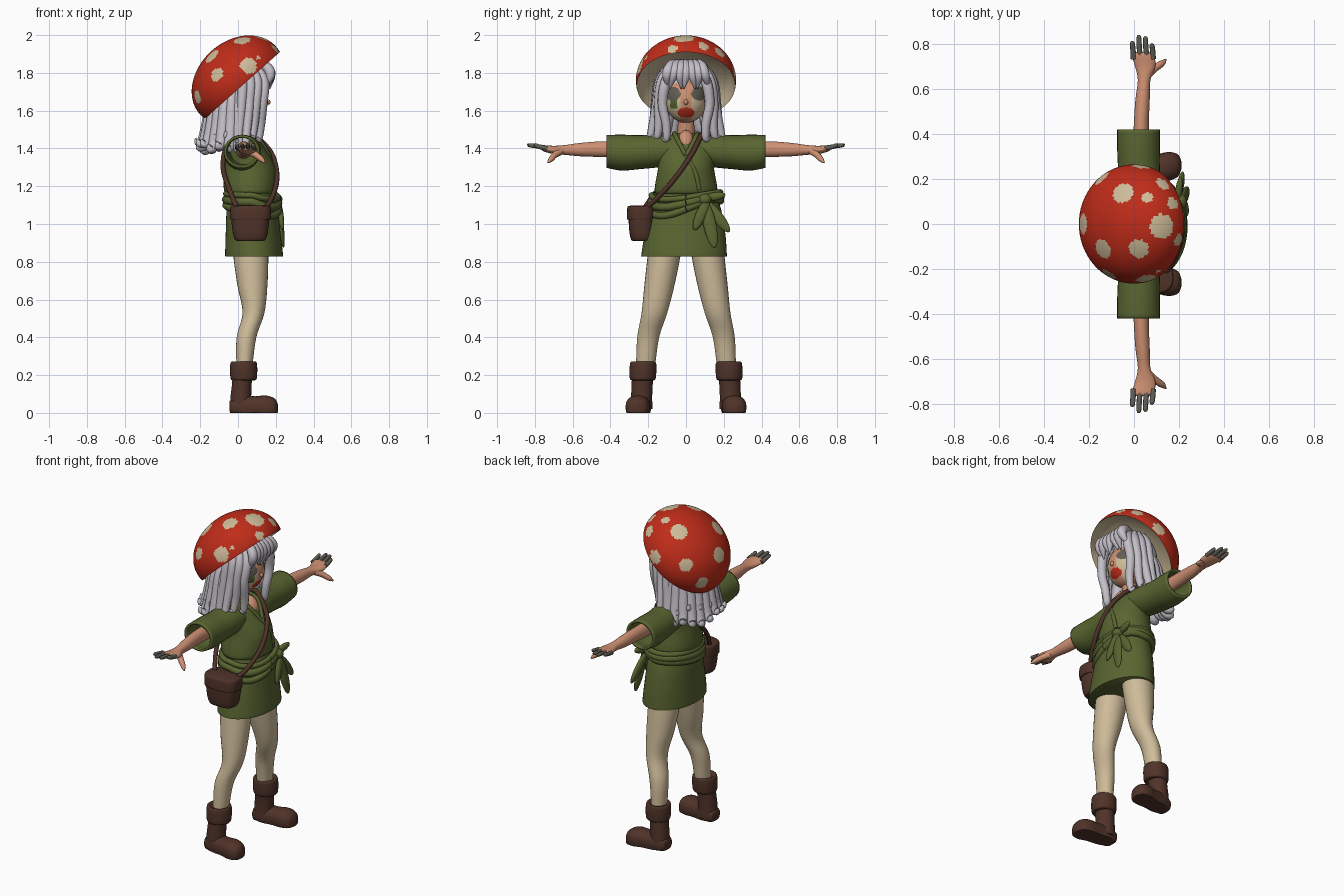
import bpy, bmesh, math, random
from mathutils import Vector, Matrix

random.seed(4)
cube = bpy.data.objects.get("Cube")
if cube:
    bpy.data.objects.remove(cube)


def material(name, *rgb):
    m = bpy.data.materials.new(name)
    m.use_nodes = True
    m.diffuse_color = (*rgb, 1)
    m.node_tree.nodes["Principled BSDF"].inputs["Base Color"].default_value = (*rgb, 1)
    return m


RED = material("cap red", .52, .025, .01)
CREAM = material("cream", .62, .5, .32)
SKIN = material("warm skin", .62, .28, .17)
GREEN = material("olive cloth", .1, .13, .03)
BROWN = material("dark leather", .08, .033, .022)
HAIR = material("pale hair", .55, .52, .57)
GREY = material("dusky grey", .12, .11, .09)


def finish(name, bm, mats, angle=50):
    bmesh.ops.recalc_face_normals(bm, faces=bm.faces)
    me = bpy.data.meshes.new(name)
    bm.to_mesh(me)
    bm.free()
    for m in mats:
        me.materials.append(m)
    for p in me.polygons:
        p.use_smooth = True
    me.set_sharp_from_angle(angle=math.radians(angle))
    ob = bpy.data.objects.new(name, me)
    bpy.context.collection.objects.link(ob)
    return ob


def skin(name, rows, mats, cap=True, pick=None):
    """Quads between rings of points."""
    bm = bmesh.new()
    vs = [[bm.verts.new(p) for p in r] for r in rows]
    n = len(rows[0])
    for i in range(len(vs) - 1):
        for j in range(n):
            k = (j + 1) % n
            f = bm.faces.new((vs[i][j], vs[i][k], vs[i + 1][k], vs[i + 1][j]))
            if pick:
                f.material_index = pick(i, f.calc_center_median())
    if cap:
        for r in (vs[0], vs[-1]):
            bm.faces.new(r)
    return finish(name, bm, mats)


def spline(pts, k=5):
    """Resample control points as a smooth curve."""
    p = [Vector(q) for q in pts]
    p = [p[0] * 2 - p[1]] + p + [p[-1] * 2 - p[-2]]
    out = []
    for a, b, c, d in zip(p, p[1:], p[2:], p[3:]):
        for t in (i / k for i in range(k)):
            out.append(b + (c - a) * (t / 2) + (a * 2 - b * 5 + c * 4 - d) * (t * t / 2)
                       + (b * 3 - a - c * 3 + d) * (t ** 3 / 2))
    return out + [p[-2]]


def loft(name, axis, secs, mat, s=1, n=28, cap=True, power=1):
    """Elliptic sections: position on axis, two centres, two radii."""
    rows = []
    for t, c1, c2, r1, r2 in spline(secs):
        row = []
        for j in range(n):
            a = math.tau * j / n
            ca, sa = math.cos(a), math.sin(a)
            u = c1 + r1 * math.copysign(abs(ca) ** power, ca)
            v = c2 + r2 * math.copysign(abs(sa) ** power, sa)
            x, y, z = {"x": (t, u, v), "y": (u, t, v), "z": (u, v, t)}[axis]
            row.append((x, y * s, max(z, 0)))
        rows.append(row)
    return skin(name, rows, [mat], cap)


def tube(name, pts, radii, mat, n=10, s=1):
    """Round tube along a path; radii are spread evenly over its points."""
    m = len(pts) - 1
    full = []
    for i, p in enumerate(pts):
        f = i / m * (len(radii) - 1)
        k = min(int(f), max(len(radii) - 2, 0))
        r = radii[0] if len(radii) == 1 else radii[k] + (radii[k + 1] - radii[k]) * (f - k)
        full.append((p[0], p[1] * s, p[2], r))
    path = spline(full)
    rows, old, u = [], None, None
    for i, q in enumerate(path):
        t = (path[min(i + 1, len(path) - 1)].xyz - path[max(i - 1, 0)].xyz).normalized()
        u = t.orthogonal().normalized() if old is None else old.rotation_difference(t) @ u
        w, old = t.cross(u), t
        rows.append([q.xyz + max(q.w, .001) * (u * math.cos(math.tau * j / n) + w * math.sin(math.tau * j / n))
                     for j in range(n)])
    return skin(name, rows, [mat])


def ball(name, c, r, mats, pitch=0, roll=0, seg=24, pick=None):
    bm = bmesh.new()
    mx = (Matrix.Translation(c) @ Matrix.Rotation(math.radians(roll), 4, "X")
          @ Matrix.Rotation(math.radians(pitch), 4, "Y") @ Matrix.Diagonal((*r, 1)))
    bmesh.ops.create_uvsphere(bm, u_segments=seg, v_segments=seg * 2 // 3, radius=1, matrix=mx)
    if pick:
        for f in bm.faces:
            f.material_index = pick(f.calc_center_median())
    return finish(name, bm, mats)


# Mushroom cap: tilted shell with painted spots and a pale hollow underside
hub = Vector((0, 0, 1.76))
fwd, up, side = Vector((.747, 0, .664)), Vector((-.664, 0, .747)), Vector((0, 1, 0))


def dome(p):
    return Vector((p.dot(fwd) / .27, p.dot(side) / .265, p.dot(up) / .21))


spots = [(.12, -.01, .22, .055), (.02, -.11, .21, .045), (-.15, -.12, .14, .045), (.05, -.22, .07, .045),
         (-.11, -.22, .03, .036), (-.22, -.12, -.09, .036), (-.05, .14, .18, .048), (.055, .11, .2, .024),
         (.12, .17, .14, .032), (.17, .09, .18, .03), (-.25, 0, .03, .045), (.03, .235, .04, .04),
         (-.2, .13, -.1, .04), (-.14, .2, .02, .038), (.19, -.07, .16, .028), (.1, -.19, .11, .014)]
spots = [(Vector(q[:3]) / dome(Vector(q[:3])).length, q[3]) for q in spots]
outer = [(math.cos(a), .21 * math.sin(a)) for a in (math.radians(-7 + 96.8 * i / 44) for i in range(45))]
inner = [(.02, .09), (.4, .085), (.75, .06), (.9, .025), (.95, -.015), (.985, -.035)]
cap_rows = [[hub + fwd * .27 * r * math.cos(a) + side * .265 * r * math.sin(a) + up * h
             for a in (math.tau * j / 120 for j in range(120))] for r, h in inner + outer]


def cap_paint(i, c):
    if i < len(inner) - 1:
        return 1
    return int(any((c - hub - p).length < r for p, r in spots))


skin("mushroom_cap", cap_rows, [RED, CREAM], True, cap_paint)


# Head with painted eyes, cheeks and mouth
def face_paint(c):
    y, z = c.y, c.z
    if c.x < .085:
        return 0
    if (y / .046) ** 2 + ((z - 1.59) / .026) ** 2 < 1:
        return 2
    if ((abs(y) - .07) / .04) ** 2 + ((z - 1.69) / .036) ** 2 < 1:
        return 3
    if abs(y + .065) < .018 and 1.615 < z < 1.66:
        return 4
    return int(abs(y) > .03 and z < 1.67)


ball("head", (.055, 0, 1.66), (.105, .11, .125), [SKIN, CREAM, RED, GREY, GREEN], seg=96, pick=face_paint)
ball("nose", (.16, 0, 1.645), (.012, .012, .014), [SKIN])
loft("neck", "z", [(1.4, .03, 0, .045, .05), (1.48, .03, 0, .04, .045), (1.6, .04, 0, .04, .042)], SKIN)
ball("open_neckline", (.085, 0, 1.44), (.045, .042, .06), [SKIN], pitch=-30)

# Hair: skull cover, back locks with flicked tips, fringe and side locks
ball("hair_cover", (0, 0, 1.72), (.125, .14, .15), [HAIR])
for layer, (count, drop, grow) in enumerate([(13, 0, 0), (10, .05, -.03)]):
    for i in range(count):
        a = math.radians(92 + 176 * i / (count - 1))
        z = random.uniform(-.02, .03) + drop
        pts = [(.01 + math.cos(a) * (r + grow) * 1.0, math.sin(a) * (r + grow) * .95, h + z * f)
               for r, h, f in [(.1, 1.76, 0), (.145, 1.65, .3), (.165, 1.53, 1), (.19, 1.43, 1),
                               (.22, 1.405, 1), (.235, 1.43, 1)]]
        tube(f"back_lock_{layer}_{i}", pts, [.02, .033, .034, .026, .004], HAIR)
for i in range(7):
    y = -.1 + i / 30
    tube(f"fringe_lock_{i}", [(.06, y * .5, 1.86), (.14, y * .8, 1.84), (.172, y, 1.79),
                              (.168 - abs(y) * .3, y * 1.1 + .012 * (-1) ** i, 1.715)], [.015, .026, .026, .003], HAIR)
for s, tag in ((1, "left"), (-1, "right")):
    for k, (x, y, end, out) in enumerate([(.12, .105, 1.45, .0), (.085, .125, 1.46, .03),
                                          (.05, .135, 1.42, .065), (.01, .14, 1.44, .05)]):
        tube(f"{tag}_side_lock_{k}", [(x * .7, y * .6, 1.85), (x + .015, y, 1.76), (x + .01, y + .02, 1.64),
                                      (x, y + out * .6, 1.53), (x - .01, y + out, end), (x - .02, y + out + .025, end + .01)],
             [.015, .028, .026, .024, .018, .003], HAIR, s=s)

# Tunic: skirt, bloused top, crossed collar
loft("skirt", "z", [(.83, .085, -.01, .15, .225), (.84, .085, -.01, .153, .226), (.95, .08, -.005, .145, .213),
                    (1.08, .075, 0, .135, .185), (1.18, .07, 0, .115, .15)], GREEN, n=48)
loft("tunic_top", "z", [(1.155, .065, 0, .12, .15), (1.17, .065, 0, .136, .165), (1.21, .065, 0, .141, .163),
                        (1.3, .065, 0, .134, .148), (1.39, .045, 0, .105, .148), (1.45, .03, 0, .085, .115),
                        (1.48, .02, 0, .06, .065)], GREEN, n=48)
tube("right_collar", [(.03, -.062, 1.48), (.095, -.052, 1.46), (.155, -.01, 1.38), (.193, .05, 1.27), (.19, .07, 1.18)],
     [.012], GREEN)
tube("left_collar", [(.03, .062, 1.48), (.095, .052, 1.46), (.145, .022, 1.4), (.168, 0, 1.36)], [.012], GREEN)

# Sash: slanted folds round the waist, knot and tails
for k, (dz, r, tilt) in enumerate([(.045, .016, .15), (.015, .022, .26), (-.015, .02, .42)]):
    loop = []
    for i in range(25):
        a = math.tau * i / 24
        front = max(math.cos(a), 0)
        y = .182 * math.sin(a)
        loop.append((.075 + .138 * math.cos(a), y, 1.115 + dz + tilt * y * (.3 + front * .7) - .02 * front))
    tube(f"sash_fold_{k}", loop, [r], GREEN)
ball("sash_knot", (.205, .1, 1.13), (.03, .035, .03), [GREEN])
for k, (c, h, w, roll) in enumerate([((.225, .125, 1.0), .13, .034, 12), ((.205, .165, 1.04), .105, .03, 38),
                                     ((.225, .08, 1.05), .09, .028, -24), ((.2, .15, 1.145), .06, .022, 100)]):
    ball(f"sash_tail_{k}", c, (.016, w, h), [GREEN], pitch=-7, roll=roll)

# Limbs, built for each side
for s, tag in ((1, "left"), (-1, "right")):
    sleeve = loft(f"{tag}_sleeve", "y", [(.07, .035, 1.39, .08, .07), (.14, .03, 1.388, .085, .08),
                                         (.25, .022, 1.38, .086, .083), (.34, .02, 1.378, .088, .088),
                                         (.42, .02, 1.384, .088, .08)], GREEN, s, cap=False)
    thick = sleeve.modifiers.new("thickness", "SOLIDIFY")
    thick.thickness, thick.offset = .014, 0
    loft(f"{tag}_arm", "y", [(.2, .03, 1.39, .042, .045), (.42, .032, 1.396, .034, .042), (.55, .038, 1.394, .032, .036),
                             (.64, .045, 1.392, .028, .026), (.7, .05, 1.392, .045, .022), (.75, .04, 1.4, .05, .017),
                             (.765, .038, 1.402, .04, .01)], SKIN, s)
    for i, reach in enumerate((.815, .84, .835, .805)):
        x = -.005 + i * .029
        tube(f"{tag}_finger_{i}", [(x + .003, .735, 1.4), (x, .78, 1.41), (x - .002, reach - .008, 1.417),
                                   (x - .002, reach, 1.417)], [.013, .012, .01, .002], GREY, s=s)
    tube(f"{tag}_thumb", [(.06, .665, 1.385), (.095, .695, 1.365), (.125, .715, 1.342), (.142, .732, 1.325)],
         [.02, .017, .014, .004], SKIN, s=s)
    loft(f"{tag}_leg", "z", [(.92, .07, .105, .09, .085), (.84, .068, .115, .093, .087), (.68, .076, .14, .08, .08),
                             (.53, .082, .167, .058, .068), (.4, .045, .2, .052, .058), (.24, .033, .215, .042, .05)],
         CREAM, s)
    loft(f"{tag}_boot_shaft", "z", [(.02, .015, .235, .056, .058), (.08, .015, .235, .055, .056),
                                    (.15, .02, .232, .052, .056), (.2, .025, .228, .054, .058)], BROWN, s)
    loft(f"{tag}_boot_cuff", "z", [(.172, .03, .229, .05, .05), (.178, .03, .229, .068, .067), (.22, .03, .228, .072, .071),
                                   (.262, .03, .227, .07, .069), (.272, .03, .227, .06, .06), (.262, .03, .227, .045, .05)],
         BROWN, s, n=32)
    loft(f"{tag}_boot_foot", "x", [(-.046, .236, .04, .015, .02), (-.035, .236, .03, .045, .04), (.02, .24, .03, .055, .06),
                                   (.09, .248, .03, .058, .058), (.15, .256, .03, .064, .062), (.195, .26, .025, .05, .05),
                                   (.212, .262, .025, .015, .02)], BROWN, s, power=.85)

# Shoulder bag with flap and strap
loft("bag_body", "z", [(.91, .065, -.235, .06, .04), (.918, .065, -.235, .082, .056), (.97, .065, -.235, .095, .066),
                       (1.08, .065, -.235, .104, .07), (1.09, .065, -.235, .09, .06)], BROWN, n=36, power=.7)
loft("bag_flap", "z", [(1.025, .066, -.238, .103, .07), (1.03, .066, -.238, .108, .075),
                       (1.088, .066, -.236, .108, .074), (1.097, .066, -.235, .09, .06)], BROWN, n=36, power=.7)
tube("bag_strap", [(.11, -.25, 1.06), (.17, -.17, 1.12), (.207, -.06, 1.24), (.18, .03, 1.37), (.09, .08, 1.468),
                   (.03, .095, 1.48), (-.055, .07, 1.42), (-.08, -.03, 1.3), (-.045, -.15, 1.18), (0, -.23, 1.07)],
     [.013], BROWN)
